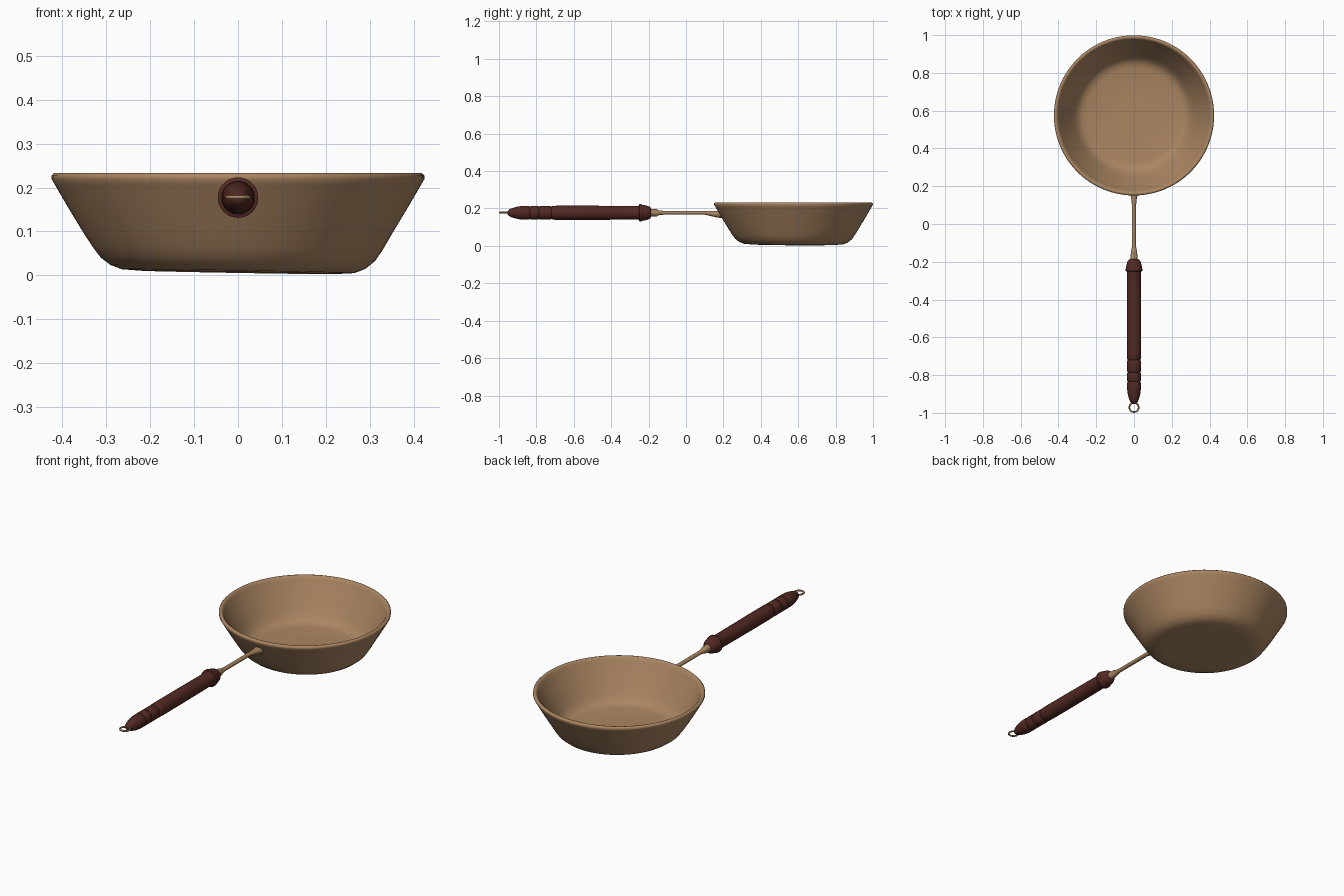
import bpy, bmesh, math

if "Cube" in bpy.data.objects:
    bpy.data.objects.remove(bpy.data.objects["Cube"])

CY = 0.575      # pan centre along y
HZ = 0.177      # handle axis height


def material(name, rgb):
    m = bpy.data.materials.new(name)
    m.diffuse_color = (*rgb, 1)
    m.use_nodes = True
    m.node_tree.nodes["Principled BSDF"].inputs["Base Color"].default_value = m.diffuse_color
    return m


tan = material("tan_metal", (0.40, 0.235, 0.12))
wood = material("dark_red_wood", (0.085, 0.022, 0.016))


def finish(bm, name, mat, angle=40):
    bmesh.ops.recalc_face_normals(bm, faces=bm.faces)
    me = bpy.data.meshes.new(name)
    bm.to_mesh(me)
    bm.free()
    me.materials.append(mat)
    ob = bpy.data.objects.new(name, me)
    bpy.context.collection.objects.link(ob)
    bpy.context.view_layer.objects.active = ob
    ob.select_set(True)
    bpy.ops.object.shade_smooth_by_angle(angle=math.radians(angle))
    ob.select_set(False)
    return ob


def skin(rings, name, mat, angle=40):
    """Bridge successive rings of points and cap both ends."""
    bm = bmesh.new()
    loops = [[bm.verts.new(p) for p in r] for r in rings]
    n = len(loops[0])
    for a, b in zip(loops, loops[1:]):
        for i in range(n):
            j = (i + 1) % n
            bm.faces.new((a[i], a[j], b[j], b[i]))
    bm.faces.new(loops[0])
    bm.faces.new(loops[-1])
    return finish(bm, name, mat, angle)


def loft_y(sections, name, mat, n=32, angle=40):
    """Elliptical sections (y, rx, rz, z centre, shear) along y."""
    rings = []
    for y, rx, rz, zc, sh in sections:
        ring = []
        for i in range(n):
            t = 2 * math.pi * i / n
            dz = rz * math.sin(t)
            ring.append((rx * math.cos(t), y - sh * dz, zc + dz))
        rings.append(ring)
    return skin(rings, name, mat, angle)


# Pan bowl: closed shell profile, outside base to rim to inside floor
profile = [(0.10, 0.003), (0.22, 0.003), (0.265, 0.006), (0.290, 0.016),
           (0.312, 0.034), (0.330, 0.060), (0.350, 0.094), (0.385, 0.152),
           (0.417, 0.207), (0.424, 0.219), (0.424, 0.227), (0.418, 0.233),
           (0.411, 0.233), (0.404, 0.227), (0.398, 0.214), (0.365, 0.158),
           (0.333, 0.102), (0.312, 0.066), (0.296, 0.045), (0.277, 0.031),
           (0.25, 0.025), (0.10, 0.024)]
rings = []
for r, z in profile:
    ring = []
    for i in range(96):
        t = 2 * math.pi * i / 96
        x, y = r * math.cos(t), r * math.sin(t)
        # slightly uneven hand-beaten base
        dz = max(0, 1 - z / 0.1) * (0.004 - 0.018 * x - 0.006 * y)
        ring.append((x, CY + y, z + max(dz, -0.003)))
    rings.append(ring)
skin(rings, "pan_bowl", tan, 50)

# Metal rod, flared where it meets the bowl and at the handle socket
loft_y([(0.187, 0.026, 0.020, 0.168, 0.6), (0.165, 0.022, 0.018, 0.169, 0.3),
        (0.135, 0.015, 0.014, 0.173, 0), (0.10, 0.011, 0.010, 0.177, 0),
        (-0.12, 0.011, 0.010, HZ, 0), (-0.15, 0.016, 0.014, HZ, 0),
        (-0.155, 0.017, 0.019, HZ, 0), (-0.20, 0.020, 0.020, HZ, 0)],
       "handle_rod", tan)

# Turned wooden grip with collar and grooves
grip = [(-0.186, 0.022), (-0.190, 0.029), (-0.202, 0.036), (-0.222, 0.041),
        (-0.236, 0.043), (-0.239, 0.046), (-0.249, 0.046), (-0.252, 0.038),
        (-0.258, 0.036), (-0.35, 0.037), (-0.55, 0.038), (-0.68, 0.038)]
for g in (-0.72, -0.785, -0.835):
    grip += [(g + 0.007, 0.037), (g, 0.033), (g - 0.007, 0.037)]
grip += [(-0.868, 0.037), (-0.895, 0.034), (-0.92, 0.028), (-0.94, 0.021),
         (-0.950, 0.014), (-0.954, 0.006)]
loft_y([(y, r, r, HZ, 0) for y, r in grip], "wooden_grip", wood, 40)

# Hanging ring
bpy.ops.mesh.primitive_torus_add(major_radius=0.0245, minor_radius=0.0045,
                                 major_segments=40, minor_segments=12,
                                 location=(0, -0.971, 0.178))
ring = bpy.context.object
ring.name = "hanging_ring"
ring.data.materials.append(tan)
bpy.ops.object.shade_smooth_by_angle(angle=math.radians(60))
